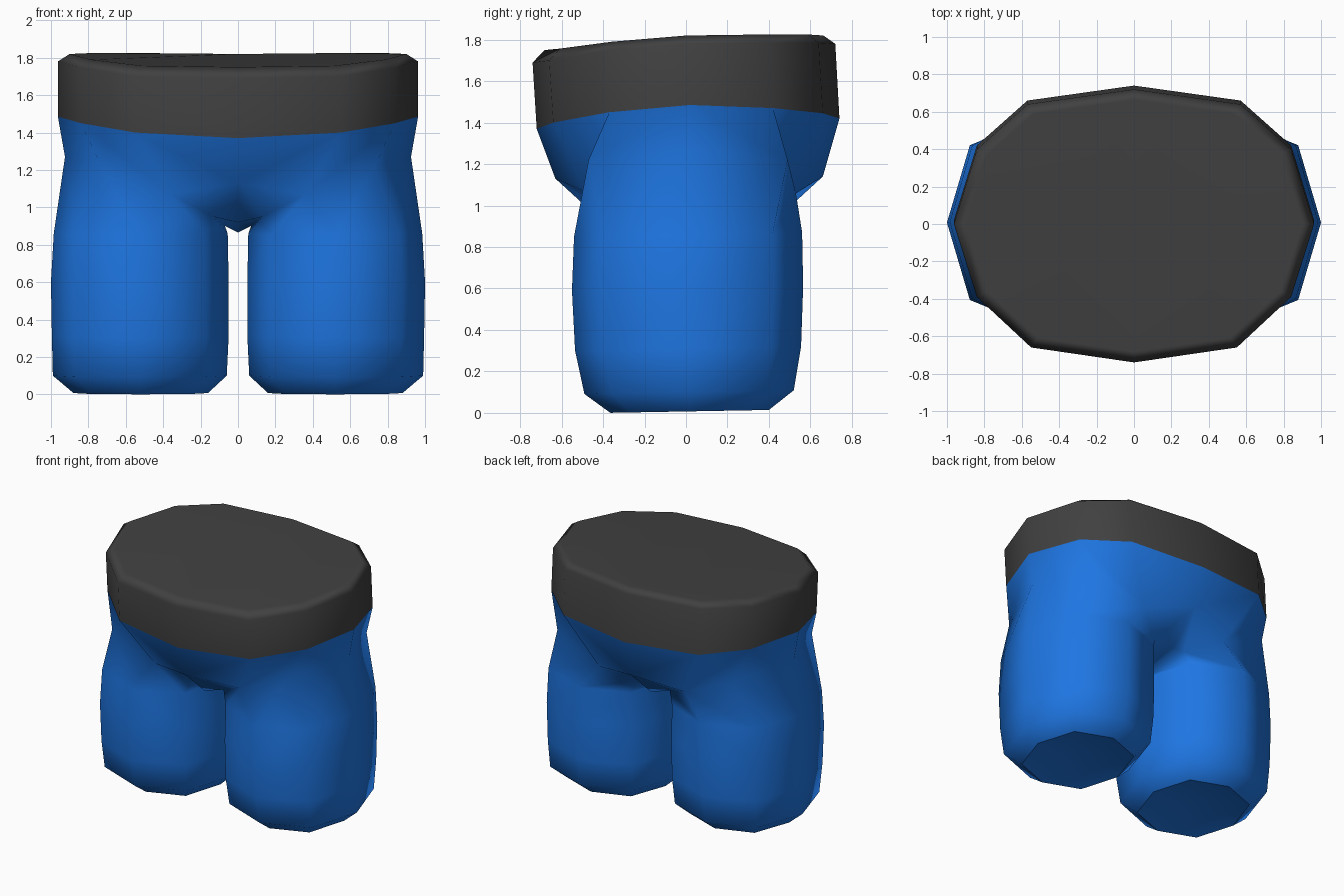
import bpy, bmesh, math

if "Cube" in bpy.data.objects:
    bpy.data.objects.remove(bpy.data.objects["Cube"])


def material(name, rgb):
    m = bpy.data.materials.new(name)
    m.diffuse_color = (*rgb, 1)
    m.use_nodes = True
    m.node_tree.nodes["Principled BSDF"].inputs["Base Color"].default_value = m.diffuse_color
    return m


def half_object(name, bm, mat):
    """Turn a right-hand half into a smooth mirrored object."""
    bmesh.ops.recalc_face_normals(bm, faces=bm.faces[:])
    for f in bm.faces:
        f.smooth = True
    me = bpy.data.meshes.new(name)
    bm.to_mesh(me)
    bm.free()
    me.materials.append(mat)
    ob = bpy.data.objects.new(name, me)
    bpy.context.collection.objects.link(ob)
    mod = ob.modifiers.new("Mirror", 'MIRROR')
    mod.use_clip = True
    mod.merge_threshold = 0.002
    return ob


def verts(bm, pts):
    return [bm.verts.new(p) for p in pts]


blue = material("blue cloth", (0.013, 0.18, 0.76))
grey = material("dark grey band", (0.052, 0.052, 0.052))

# Waist outline, front centre round the right side to back centre
waist = [(0, -.72, 1.37), (.55, -.64, 1.40), (.84, -.37, 1.45), (.963, .02, 1.485),
         (.84, .42, 1.47), (.57, .66, 1.445), (0, .74, 1.42)]

# Waistband: lower edge, upper edge, bevelled rim and flat top
bm = bmesh.new()
upper_z = [1.69, 1.70, 1.745, 1.78, 1.785, 1.785, 1.78]
rim_z = [1.75, 1.757, 1.79, 1.82, 1.825, 1.825, 1.82]
low = verts(bm, waist)
up = verts(bm, [(x, y - .02, z) for (x, y, _), z in zip(waist, upper_z)])
rim = verts(bm, [(x * .935, (y - .02) * .92, z) for (x, y, _), z in zip(waist, rim_z)])
for a, b in ((low, up), (up, rim)):
    for i in range(6):
        bm.faces.new((a[i], a[i + 1], b[i + 1], b[i]))
bm.faces.new(rim)
band = half_object("waistband", bm, grey)
band.modifiers.new("Weighted normals", 'WEIGHTED_NORMAL')

# Shorts: hips running into one leg, mirrored
bm = bmesh.new()
F, A, B, S, B2, A2, F2 = verts(bm, waist)
Mf, Lf, C, Lb, Mb = verts(bm, [(0, -.63, 1.13), (0, -.40, .92), (0, 0, .865),
                               (0, .42, .92), (0, .66, 1.14)])
# Crease ring at the leg top: outer, front, inner, back
crease = verts(bm, [(.925, .02, 1.27), (.73, -.47, 1.22), (.36, -.49, 1.07), (.13, -.36, .95),
                    (.07, 0, .90), (.13, .38, .95), (.36, .53, 1.06), (.74, .49, 1.22)])
o, fo, f, fi, inn, bi, b, bo = crease
for q in ((S, B, fo, o), (B, A, f, fo), (A, F, Mf, f), (Mf, Lf, fi, f), (Lf, C, inn, fi),
          (S, B2, bo, o), (B2, A2, b, bo), (A2, F2, Mb, b), (Mb, Lb, bi, b), (Lb, C, inn, bi)):
    bm.faces.new(q)

# Leg rings: z, inner x, outer x, front y, back y
prev = crease
for z, x0, x1, y0, y1 in ((.86, .055, .985, -.54, .56), (.60, .05, 1.0, -.55, .565),
                          (.31, .05, .995, -.535, .555), (.10, .06, .99, -.49, .52),
                          (.007, .16, .88, -.365, .40)):
    ring = []
    for k in range(8):
        t = math.pi / 4 * k
        g = 1.05 if k % 2 else 1
        y = (y0 + y1) / 2 - (y1 - y0) / 2 * math.sin(t) * g
        x = (x0 + x1) / 2 + (x1 - x0) / 2 * math.cos(t) * g
        ring.append(bm.verts.new((x, y, z + .018 * y)))
    for k in range(8):
        n = (k + 1) % 8
        bm.faces.new((prev[k], prev[n], ring[n], ring[k]))
    prev = ring
half_object("shorts", bm, blue)

# Hollow leg ends: shallow recess closing each hem
bm = bmesh.new()
rim = [bm.verts.new(v) for v in
       [(.52 + .36 * math.cos(math.pi / 4 * k) * (1.05 if k % 2 else 1),
         .0175 - .3825 * math.sin(math.pi / 4 * k) * (1.05 if k % 2 else 1), .007) for k in range(8)]]
for v in rim:
    v.co.z += .018 * v.co.y
tip = bm.verts.new((.52, .0175, .09))
for k in range(8):
    bm.faces.new((rim[k], rim[(k + 1) % 8], tip))
bmesh.ops.recalc_face_normals(bm, faces=bm.faces[:])
if bm.faces[0].normal.z > 0:
    bmesh.ops.reverse_faces(bm, faces=bm.faces[:])
for fc in bm.faces:
    fc.smooth = True
me = bpy.data.meshes.new("leg_ends")
bm.to_mesh(me)
bm.free()
me.materials.append(blue)
ends = bpy.data.objects.new("leg_ends", me)
bpy.context.collection.objects.link(ends)
ends.modifiers.new("Mirror", 'MIRROR')
